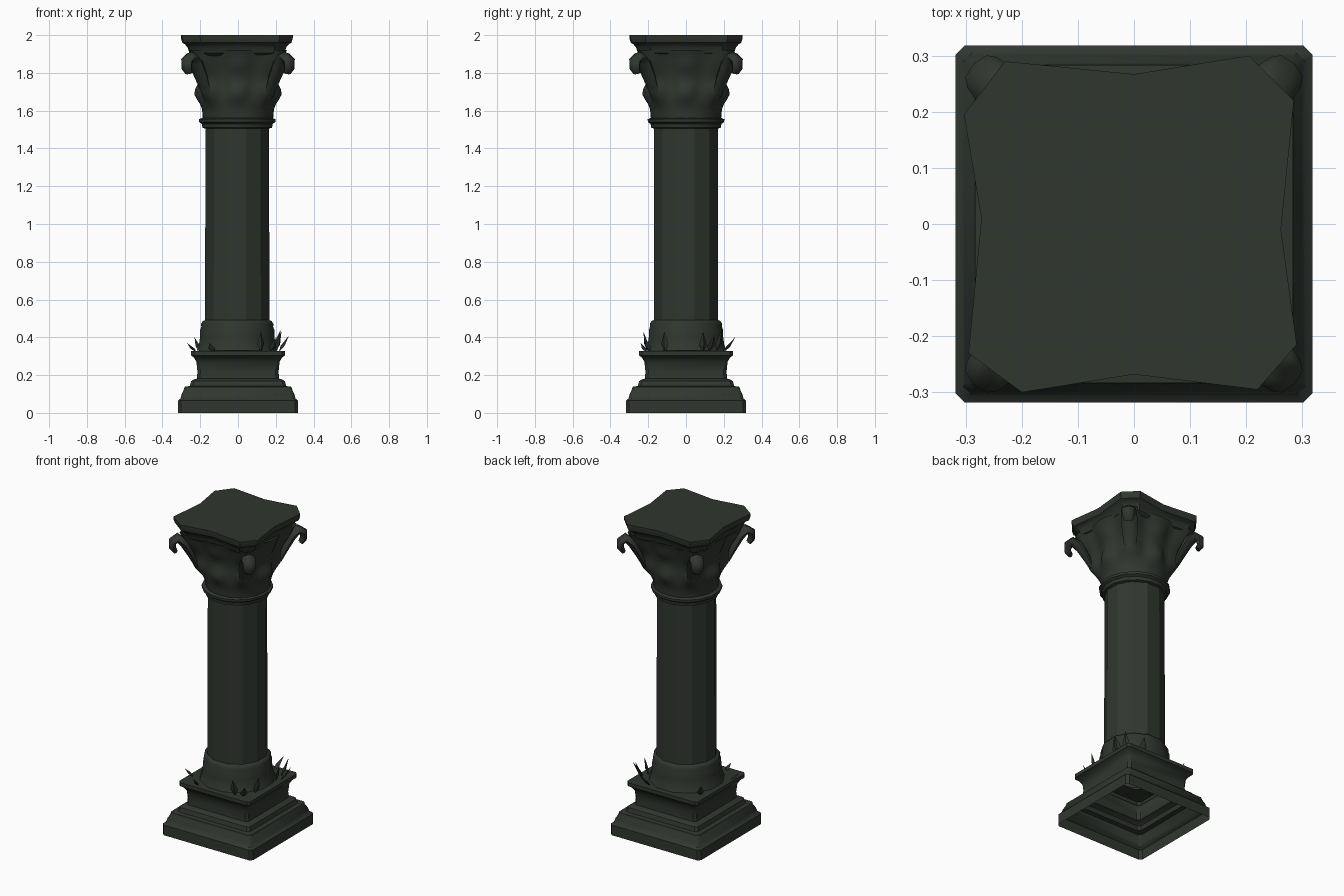
import bpy, math
from mathutils import Vector

if "Cube" in bpy.data.objects:
    bpy.data.objects.remove(bpy.data.objects["Cube"])

stone = bpy.data.materials.new("dark green stone")
stone.diffuse_color = (0.030, 0.037, 0.029, 1)
stone.use_nodes = True
stone.node_tree.nodes["Principled BSDF"].inputs["Base Color"].default_value = stone.diffuse_color


def make(name, verts, faces, angle=40):
    me = bpy.data.meshes.new(name)
    me.from_pydata([tuple(v) for v in verts], [], faces)
    me.materials.append(stone)
    me.shade_smooth()
    me.set_sharp_from_angle(angle=math.radians(angle))
    ob = bpy.data.objects.new(name, me)
    bpy.context.collection.objects.link(ob)
    return ob


def loft(name, rings, cap_top=False, cap_bottom=False, angle=40):
    """Skin a stack of equal-length closed rings, bottom to top."""
    n = len(rings[0])
    verts = [v for r in rings for v in r]
    faces = []
    for k in range(len(rings) - 1):
        for i in range(n):
            j = (i + 1) % n
            faces.append((k * n + i, k * n + j, (k + 1) * n + j, (k + 1) * n + i))
    if cap_top:
        faces.append(tuple(range((len(rings) - 1) * n, len(rings) * n)))
    if cap_bottom:
        faces.append(tuple(reversed(range(n))))
    return make(name, verts, faces, angle)


def square(h, z, c=0.016):
    k = h - c
    return [(x, y, z) for x, y in ((h, -k), (h, k), (k, h), (-k, h),
                                   (-h, k), (-h, -k), (-k, -h), (k, -h))]


def circle(r, z, n=12, cx=-0.004):
    return [(cx + r * math.cos(2 * math.pi * (i + .5) / n),
             r * math.sin(2 * math.pi * (i + .5) / n), z) for i in range(n)]


# stepped square base, an open shell underneath
base = [(.318, 0), (.318, .065), (.305, .075), (.300, .095), (.288, .12), (.283, .138),
        (.255, .142), (.248, .168), (.236, .176), (.217, .182), (.215, .22), (.220, .27),
        (.235, .295), (.250, .305), (.250, .328), (.150, .330)]
loft("base", [square(h, z) for h, z in base])

# flared foot of the shaft
foot = [(.222, .33), (.210, .36), (.204, .40), (.203, .44), (.197, .455),
        (.198, .472), (.188, .487), (.172, .492)]
loft("shaft_foot", [circle(r, z) for r, z in foot])

# plain shaft
loft("shaft", [circle(.177, .33), circle(.174, 1.52)], angle=25)

# collar under the capital
collar = [(.172, 1.505), (.188, 1.510), (.191, 1.53), (.206, 1.54), (.207, 1.555), (.185, 1.563)]
loft("collar", [circle(r, z, 16) for r, z in collar])


# capital bell with leaf bulges on the sides and ridges on the diagonals
def bell_radius(z, a):
    t = (z - 1.55) / .37
    r = .186 + .012 * t + .06 * t ** 3
    side = max(0, math.cos(4 * a)) ** 2
    diag = max(0, -math.cos(4 * a)) ** 2
    bump = lambda c, w: math.exp(-((z - c) / w) ** 2)
    r += side * (.038 * bump(1.69, .05) + .015 * bump(1.84, .04))
    r += diag * (.05 * bump(1.70, .05) + .085 * max(0, min(1, (z - 1.68) / .17)))
    r += .012 * bump(1.66, .06) * (1 - side)
    return r


N, L = 48, 15
loft("capital_bell", [[(bell_radius(z, a) * math.cos(a), bell_radius(z, a) * math.sin(a), z)
                       for a in (2 * math.pi * i / N for i in range(N))]
                      for z in (1.555 + .365 * k / (L - 1) for k in range(L))], angle=60)

# curled scrolls at the four corners: (distance, height, half width, half thickness)
curl = [(.24, 1.70, .035, .015), (.275, 1.775, .045, .022), (.315, 1.85, .048, .028),
        (.355, 1.885, .043, .026), (.383, 1.865, .038, .024), (.385, 1.825, .034, .020),
        (.368, 1.800, .026, .014)]
for q in range(4):
    a = math.pi / 4 + q * math.pi / 2
    out, side, up = Vector((math.cos(a), math.sin(a), 0)), Vector((-math.sin(a), math.cos(a), 0)), Vector((0, 0, 1))
    rings = []
    for i, (d, z, w, t) in enumerate(curl):
        p, s = curl[max(i - 1, 0)], curl[min(i + 1, len(curl) - 1)]
        tan = (out * (s[0] - p[0]) + up * (s[1] - p[1])).normalized()
        nor = side.cross(tan)
        rings.append([out * d + up * z + side * w * math.cos(b) + nor * t * math.sin(b)
                      for b in (k * math.pi / 4 for k in range(8))])
    loft("corner_scroll", rings, True, True, 60)

# abacus: slab with cut corners and hollowed sides
plan = [(.285, .22), (.205, .30), (0, .267), (-.23, .29), (-.303, .195), (-.272, .01),
        (-.295, -.23), (-.20, -.30), (0, -.268), (.22, -.295), (.29, -.215), (.262, -.01)][::-1]
slab = [(.78, 1.89), (.85, 1.905), (.88, 1.935), (.93, 1.952), (.975, 1.96), (1, 1.985), (1, 2.0)]
loft("abacus", [[(x * s, y * s, z) for x, y in reversed(plan)] for s, z in slab], True, True, 35)

# pointed leaves sprouting on the ledge: base x, y, tip x, y, z
sprouts = [(.215, .12, .27, .15, .41), (.19, .16, .225, .19, .44), (.11, .20, .14, .26, .40),
           (.12, -.20, .12, -.225, .43), (.20, -.11, .225, -.115, .43), (.20, .09, .23, .09, .43),
           (-.22, -.13, -.27, -.15, .37), (-.13, -.21, -.15, -.24, .37),
           (-.20, .14, -.23, .18, .40), (.17, -.19, .20, -.22, .40)]
for bx, by, tx, ty, tz in sprouts:
    b, t = Vector((bx, by, .32)), Vector((tx, ty, tz))
    out = Vector((bx, by, 0)).normalized()
    side = Vector((-out.y, out.x, 0))
    m = b.lerp(t, .4)
    ring = [m + side * .022, m + out * .012, m - side * .022, m - out * .008]
    faces = [f for i in range(4) for f in ((0, 2 + (i + 1) % 4, 2 + i), (1, 2 + i, 2 + (i + 1) % 4))]
    make("ledge_leaf", [b, t] + ring, faces)
